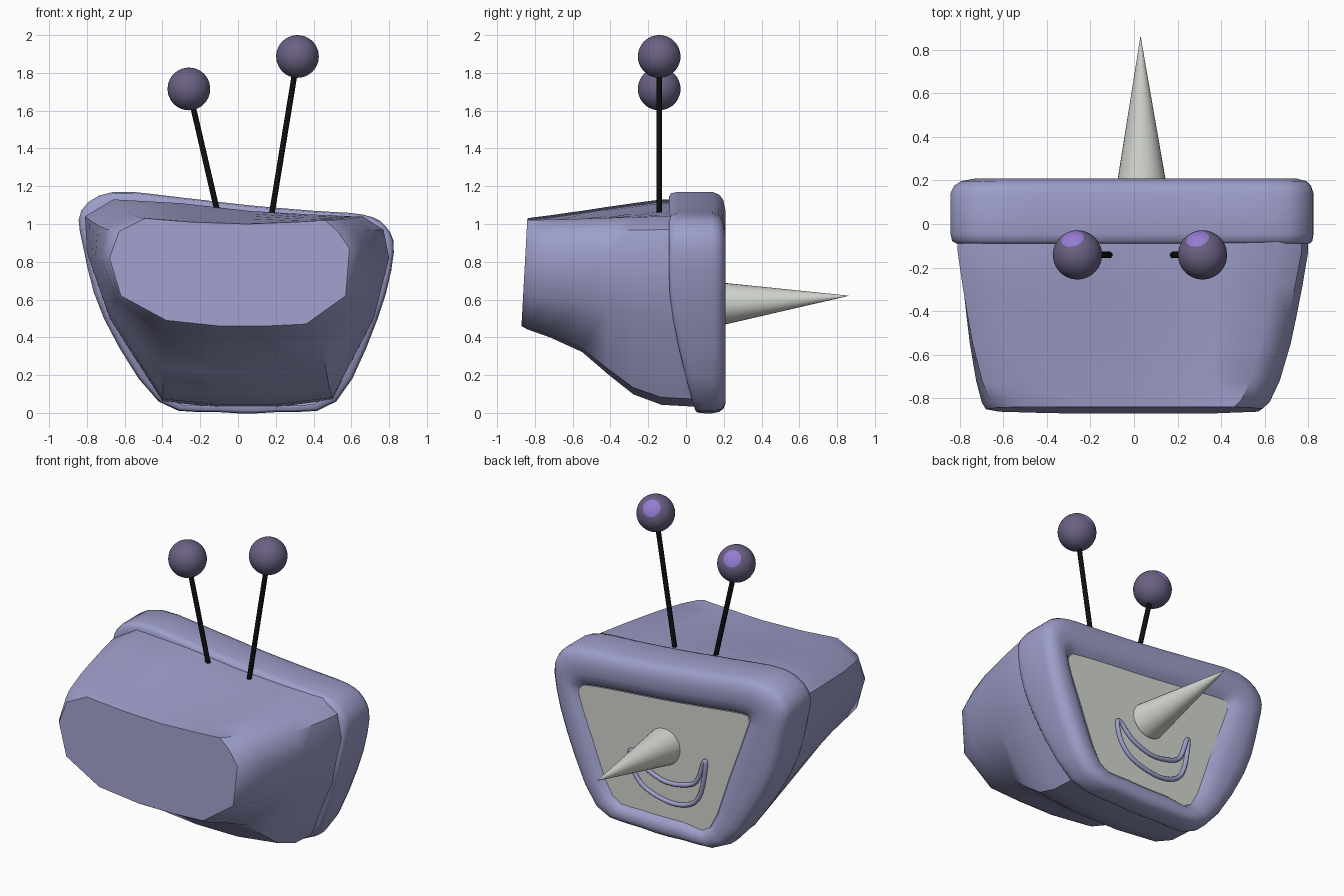
import bpy, bmesh, math
from mathutils import Vector

if "Cube" in bpy.data.objects:
    bpy.data.objects.remove(bpy.data.objects["Cube"])


def material(name, rgb):
    m = bpy.data.materials.new(name)
    m.diffuse_color = (*rgb, 1)
    m.use_nodes = True
    m.node_tree.nodes["Principled BSDF"].inputs["Base Color"].default_value = m.diffuse_color
    return m


BLUE = material("dusty blue", (0.34, 0.345, 0.59))
PALE = material("pale grey", (0.66, 0.68, 0.63))
DARK = material("dark violet", (0.145, 0.12, 0.225))
LILAC = material("lilac", (0.30, 0.20, 0.64))
BLACK = material("black", (0.005, 0.005, 0.005))


def finish(name, bm, mats, angle=40):
    bmesh.ops.recalc_face_normals(bm, faces=bm.faces)
    me = bpy.data.meshes.new(name)
    bm.to_mesh(me)
    bm.free()
    ob = bpy.data.objects.new(name, me)
    bpy.context.collection.objects.link(ob)
    for m in mats:
        me.materials.append(m)
    bpy.ops.object.select_all(action='DESELECT')
    ob.select_set(True)
    bpy.context.view_layer.objects.active = ob
    bpy.ops.object.shade_smooth_by_angle(angle=math.radians(angle))
    return ob


def smooth_ring(pts, n):
    """Closed Catmull-Rom resampling of an (x, z) outline."""
    out, k = [], len(pts)
    for i in range(k):
        a, b, c, d = (Vector(pts[(i + j) % k]) for j in (-1, 0, 1, 2))
        for s in range(n):
            t = s / n
            out.append(0.5 * (2 * b + (c - a) * t + (2 * a - 5 * b + 4 * c - d) * t * t
                              + (3 * b - a - 3 * c + d) * t ** 3))
    return out


def loft(bm, rings):
    loops = [[bm.verts.new(p) for p in r] for r in rings]
    n = len(loops[0])
    for a, b in zip(loops, loops[1:]):
        for i in range(n):
            j = (i + 1) % n
            bm.faces.new((a[i], a[j], b[j], b[i]))
    return loops


# Casing: tapering loft from the frame to a small flat end
wide = [(-.81, 1.04), (-.66, 1.13), (-.3, 1.11), (.05, 1.07), (.4, 1.05), (.66, 1.04), (.77, .97),
        (.80, .82), (.72, .5), (.5, .07), (.2, .03), (-.1, .03), (-.4, .06), (-.68, .5), (-.80, .85)]
small = [(-.63, .96), (-.49, 1.03), (-.25, 1.01), (.05, 1.0), (.3, 1.01), (.46, 1.02), (.53, .96),
         (.59, .87), (.57, .62), (.36, .47), (.15, .46), (-.1, .46), (-.38, .49), (-.62, .62), (-.68, .82)]
# depth, width blend, top blend, underside blend
stations = [(.1, 0, 0, 0), (-.13, 0, 0, .03), (-.28, .12, .2, .16), (-.42, .25, .4, .42),
            (-.55, .38, .6, .68), (-.72, .62, .84, .86), (-.81, .84, .95, .96), (-.84, 1, 1, 1)]
rings = []
for y, sx, st, sb in stations:
    ring = []
    for a, b in zip(wide, small):
        sz = st if a[1] > 0.7 else sb
        z = a[1] + (b[1] - a[1]) * sz
        tilt = -0.03 * (1.03 - z) / 0.55 if y < -.8 else 0
        ring.append((a[0] + (b[0] - a[0]) * sx, y + tilt, z))
    rings.append(ring)
bm = bmesh.new()
loops = loft(bm, rings)
bm.faces.new(loops[0])
bm.faces.new(loops[-1])
finish("casing", bm, [BLUE])

# Rounded frame around the screen
outer = smooth_ring([(-.83, 1.07), (-.66, 1.17), (-.3, 1.14), (.05, 1.1), (.4, 1.07), (.66, 1.05),
                     (.78, .99), (.825, .85), (.74, .5), (.52, .06), (.2, .004), (-.1, .004),
                     (-.42, .06), (-.71, .5), (-.82, .88)], 3)
inner = smooth_ring([(-.57, .91), (-.52, .935), (-.28, .91), (.05, .875), (.35, .85), (.58, .825),
                     (.63, .80), (.64, .74), (.55, .5), (.40, .16), (.2, .125), (-.1, .125),
                     (-.29, .14), (-.43, .5), (-.55, .83)], 3)


def back_y(z):
    """The frame gets thinner towards the bottom."""
    return -.09 + .14 * max(0, min(1, (0.7 - z) / 0.7)) ** 1.5


# blend outer to inner, depth (None = distance from the frame's back)
profile = [(.3, 0, True), (.1, 0, True), (.03, .012, True), (0, .045, True), (0, .14, False),
           (.06, .175, False), (.18, .197, False), (.4, .208, False), (.65, .205, False),
           (.85, .193, False), (1, .165, False)]
bm = bmesh.new()
loft(bm, [[(o.x + (i.x - o.x) * f, back_y(o.y) + y if from_back else y, o.y + (i.y - o.y) * f)
           for o, i in zip(outer, inner)] for f, y, from_back in profile])
finish("frame", bm, [BLUE], 60)

# Screen
bm = bmesh.new()
bm.faces.new([bm.verts.new((p.x, .172, p.y)) for p in inner])
bmesh.ops.recalc_face_normals(bm, faces=bm.faces)
for f in bm.faces:
    if f.normal.y < 0:
        f.normal_flip()
me = bpy.data.meshes.new("screen")
bm.to_mesh(me)
bm.free()
me.materials.append(PALE)
bpy.context.collection.objects.link(bpy.data.objects.new("screen", me))


def rod(name, a, b, r1, r2, mat, seg=32):
    """Cylinder or cone between two points."""
    a, b = Vector(a), Vector(b)
    bm = bmesh.new()
    bmesh.ops.create_cone(bm, cap_ends=True, segments=seg, radius1=r1, radius2=r2, depth=(b - a).length)
    bm.transform((b - a).to_track_quat('Z', 'Y').to_matrix().to_4x4())
    bmesh.ops.translate(bm, vec=(a + b) / 2, verts=bm.verts)
    return finish(name, bm, [mat])


# Long pointed nose
rod("nose", (.035, .175, .577), (.03, .86, .62), .115, .001, PALE)

# Crescent mouth outline
mouth = [(.275, .48), (.25, .37), (.16, .275), (-.02, .23), (-.16, .26), (-.23, .35), (-.265, .54),
         (-.25, .55), (-.205, .425), (-.13, .375), (.015, .355), (.16, .405), (.245, .485)]
cu = bpy.data.curves.new("mouth", 'CURVE')
cu.dimensions = '3D'
cu.bevel_depth = .014
cu.bevel_resolution = 3
pts = smooth_ring(mouth, 4)
sp = cu.splines.new('POLY')
sp.points.add(len(pts) - 1)
for q, p in zip(sp.points, pts):
    q.co = (p.x, .178, p.y, 1)
sp.use_cyclic_u = True
sp.use_smooth = True
cu.materials.append(BLUE)
bpy.context.collection.objects.link(bpy.data.objects.new("mouth", cu))

# Two antennas, each ball with a lilac cap around its pole
aim = Vector((-.22, .72, .62)).normalized()
for side, foot, ball in (("left", (-.108, -.142, 1.06), (-.26, -.142, 1.715)),
                         ("right", (.175, -.142, 1.03), (.315, -.142, 1.887))):
    rod(side + "_antenna_rod", foot, ball, .015, .015, BLACK, 12)
    bm = bmesh.new()
    bmesh.ops.create_uvsphere(bm, u_segments=32, v_segments=32, radius=.113)
    for f in bm.faces:
        f.material_index = int(f.calc_center_median().normalized().z > math.cos(math.radians(28)))
    bm.transform(aim.to_track_quat('Z', 'Y').to_matrix().to_4x4())
    bmesh.ops.translate(bm, vec=ball, verts=bm.verts)
    finish(side + "_antenna_ball", bm, [DARK, LILAC])
